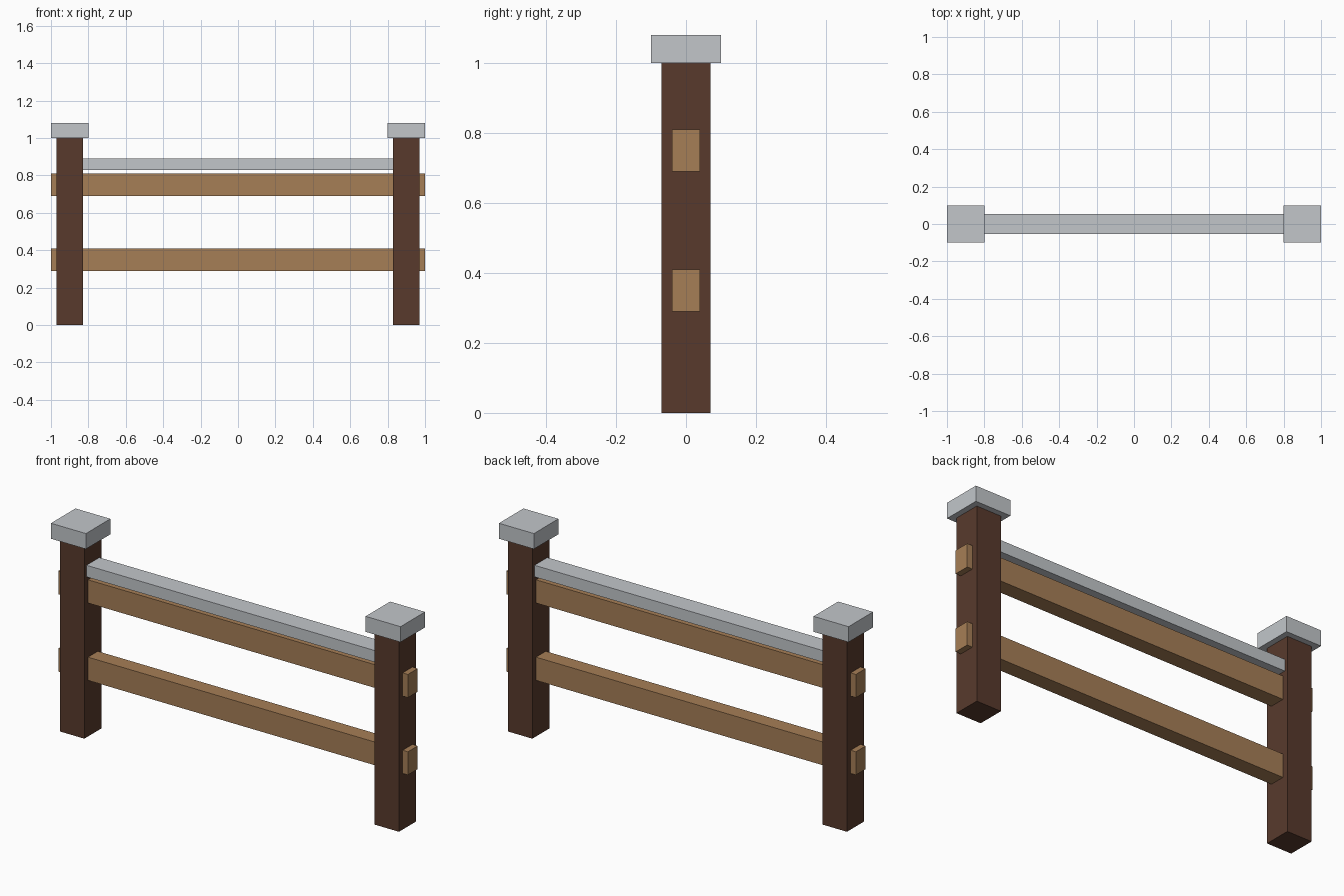
import bpy
import bmesh

if "Cube" in bpy.data.objects:
    bpy.data.objects.remove(bpy.data.objects["Cube"])


def material(name, rgb):
    # sRGB 0-255 to linear
    lin = [((c / 255 + 0.055) / 1.055) ** 2.4 for c in rgb]
    m = bpy.data.materials.new(name)
    m.diffuse_color = (*lin, 1)
    m.use_nodes = True
    m.node_tree.nodes["Principled BSDF"].inputs["Base Color"].default_value = m.diffuse_color
    return m


def box(name, centre, size, mat):
    bm = bmesh.new()
    bmesh.ops.create_cube(bm, size=1)
    bmesh.ops.scale(bm, vec=size, verts=bm.verts)
    me = bpy.data.meshes.new(name)
    bm.to_mesh(me)
    bm.free()
    me.materials.append(mat)
    ob = bpy.data.objects.new(name, me)
    ob.location = centre
    bpy.context.collection.objects.link(ob)
    return ob


dark_wood = material("dark_wood", (88, 58, 44))
light_wood = material("light_wood", (166, 126, 86))
pale_grey = material("pale_grey", (194, 198, 202))

# Posts with caps
for side, x in (("left", -0.9), ("right", 0.9)):
    box(side + "_post", (x, 0, 0.5), (0.14, 0.14, 1.0), dark_wood)
    box(side + "_cap", (x, 0, 1.04), (0.2, 0.2, 0.08), pale_grey)

# Rails passing through the posts
for level, z in (("lower", 0.35), ("upper", 0.75)):
    box(level + "_rail", (0, 0, z), (2.0, 0.08, 0.12), light_wood)

# Pale strip just above the upper rail, ending inside the posts
box("top_strip", (0, 0, 0.86), (1.7, 0.105, 0.06), pale_grey)
